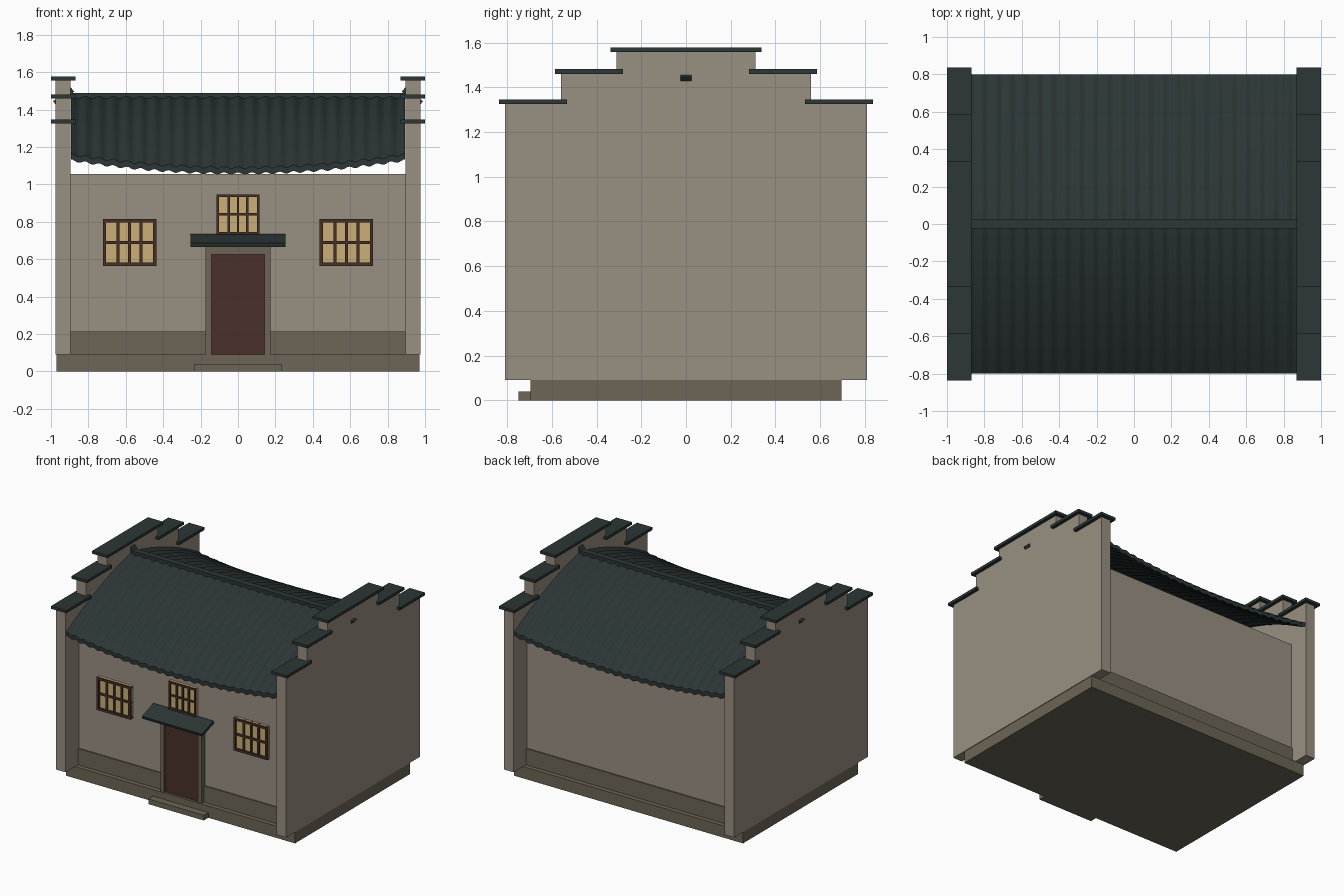
import bpy, bmesh, math
from mathutils import Matrix

cube = bpy.data.objects.get("Cube")
if cube:
    bpy.data.objects.remove(cube, do_unlink=True)


def make_material(name, hex_code):
    channels = [int(hex_code[i:i + 2], 16) / 255 for i in (0, 2, 4)]
    color = [((c + 0.055) / 1.055) ** 2.4 for c in channels] + [1]
    mat = bpy.data.materials.new(name)
    mat.use_nodes = True
    mat.diffuse_color = color
    bsdf = mat.node_tree.nodes["Principled BSDF"]
    bsdf.inputs["Base Color"].default_value = color
    bsdf.inputs["Roughness"].default_value = 0.9
    return mat


plaster = make_material("plaster", "999082")
stone = make_material("stone", "6C6656")
slate = make_material("slate", "2C3636")
door_wood = make_material("door_wood", "4A3029")
frame_wood = make_material("frame_wood", "463026")
glow = make_material("window_glow", "CBB078")


def add_object(name, bm, mat):
    mesh = bpy.data.meshes.new(name)
    bmesh.ops.recalc_face_normals(bm, faces=bm.faces)
    bm.to_mesh(mesh)
    bm.free()
    mesh.materials.append(mat)
    obj = bpy.data.objects.new(name, mesh)
    bpy.context.collection.objects.link(obj)
    return obj


def box(name, mat, x, y, z):
    """Box from three (low, high) ranges."""
    bm = bmesh.new()
    bmesh.ops.create_cube(bm, size=1)
    for v in bm.verts:
        v.co = [r[0] if c < 0 else r[1] for c, r in zip(v.co, (x, y, z))]
    return add_object(name, bm, mat)


def tilted_box(name, mat, center, size, axis, degrees):
    bm = bmesh.new()
    matrix = (Matrix.Translation(center)
              @ Matrix.Rotation(math.radians(degrees), 4, axis)
              @ Matrix.Diagonal((*size, 1)))
    bmesh.ops.create_cube(bm, size=1, matrix=matrix)
    return add_object(name, bm, mat)


def span(side, low, high):
    return (low, high) if side > 0 else (-high, -low)


# Base, step, body and stone skirting
FRONT = -0.65
box("base", stone, (-0.97, 0.97), (-0.695, 0.695), (0, 0.09))
box("door_step", stone, (-0.235, 0.235), (-0.75, -0.69), (0, 0.04))
box("body", plaster, (-0.9, 0.9), (FRONT, -FRONT), (0.09, 1.055))
box("skirting", stone, (-0.897, 0.897), (FRONT - 0.01, 0.01 - FRONT), (0.085, 0.215))

# Stepped gable walls with slate caps
for side, label in ((1, "left"), (-1, "right")):
    wall_x = span(side, 0.895, 0.975)
    cap_x = span(side, 0.87, 1.0)
    box(label + "_gable_middle", plaster, wall_x, (-0.31, 0.31), (0.09, 1.557))
    box(label + "_gable_top_cap", slate, cap_x, (-0.338, 0.338), (1.557, 1.578))
    for end, place in ((-1, "front"), (1, "back")):
        for low, high, top, step in ((0.31, 0.56, 1.46, "inner"), (0.56, 0.81, 1.325, "outer")):
            name = f"{label}_{place}_{step}"
            box(name + "_gable", plaster, wall_x, span(end, low, high), (0.09, top))
            box(name + "_cap", slate, cap_x, span(end, low - 0.028, high + 0.026), (top, top + 0.021))
    # Ridge tip slanting through the wall
    tilted_box(label + "_ridge_tip", slate, (side * 0.932, 0, 1.47), (0.12, 0.05, 0.03), 'Y', side * 38)


# Curved tiled roof: bulging slopes, sagging eaves, fine ribs
def roof_height(x, y):
    t = abs(y) / 0.8
    lift = 0.07 * (x / 0.89) ** 2 * t * t
    rib = 0.006 * math.cos(x / 0.89 * math.pi * 24)
    return 1.47 - 0.17 * t - 0.21 * t * t + lift + rib


COLS, ROWS = 192, 24
bm = bmesh.new()
rows = []
for j in range(ROWS + 1):
    y = -0.8 + 1.6 * j / ROWS
    xs = [-0.893 + 1.786 * i / COLS for i in range(COLS + 1)]
    rows.append([bm.verts.new((x, y, roof_height(x, y))) for x in xs])
for a, b in zip(rows, rows[1:]):
    for i in range(COLS):
        bm.faces.new((a[i], a[i + 1], b[i + 1], b[i]))
top_faces = list(bm.faces)
# Close the tiles into a slab of even height
ret = bmesh.ops.extrude_face_region(bm, geom=top_faces, use_keep_orig=True)
for v in ret["geom"]:
    if isinstance(v, bmesh.types.BMVert):
        v.co.z -= 0.032
add_object("tiled_roof", bm, slate)
box("roof_ridge", slate, (-0.893, 0.893), (-0.024, 0.024), (1.44, 1.49))

# Door with stone surround and slanted canopy
for side, label in ((1, "left"), (-1, "right")):
    box(label + "_door_jamb", stone, span(side, 0.143, 0.175), (-0.69, FRONT), (0.09, 0.67))
box("door_lintel", stone, (-0.145, 0.145), (-0.69, FRONT), (0.625, 0.67))
box("door", door_wood, (-0.145, 0.145), (-0.677, FRONT), (0.09, 0.626))
tilted_box("door_canopy", slate, (0, -0.727, 0.7), (0.51, 0.148, 0.022), 'X', 19)


# Lattice windows
def window(name, cx, cz, w, h, rim=0.018, bar=0.016):
    x0, x1, z0, z1 = cx - w / 2, cx + w / 2, cz - h / 2, cz + h / 2
    depth = (FRONT - 0.03, FRONT)
    bar_depth = (FRONT - 0.024, FRONT)
    box(name + "_glass", glow, (x0, x1), (FRONT - 0.015, FRONT), (z0, z1))
    box(name + "_sill", frame_wood, (x0, x1), depth, (z0, z0 + rim))
    box(name + "_head", frame_wood, (x0, x1), depth, (z1 - rim, z1))
    box(name + "_side_a", frame_wood, (x0, x0 + rim), depth, (z0, z1))
    box(name + "_side_b", frame_wood, (x1 - rim, x1), depth, (z0, z1))
    box(name + "_crossbar", frame_wood, (x0, x1), bar_depth, (cz - bar / 2, cz + bar / 2))
    for k in (-1, 0, 1):
        bx = cx + k * (w - 2 * rim) / 4
        box(f"{name}_bar_{k + 2}", frame_wood, (bx - bar / 2, bx + bar / 2), bar_depth, (z0, z1))


window("left_window", 0.58, 0.69, 0.286, 0.25)
window("right_window", -0.58, 0.69, 0.286, 0.25)
window("upper_window", 0, 0.84, 0.23, 0.215, rim=0.014, bar=0.013)
